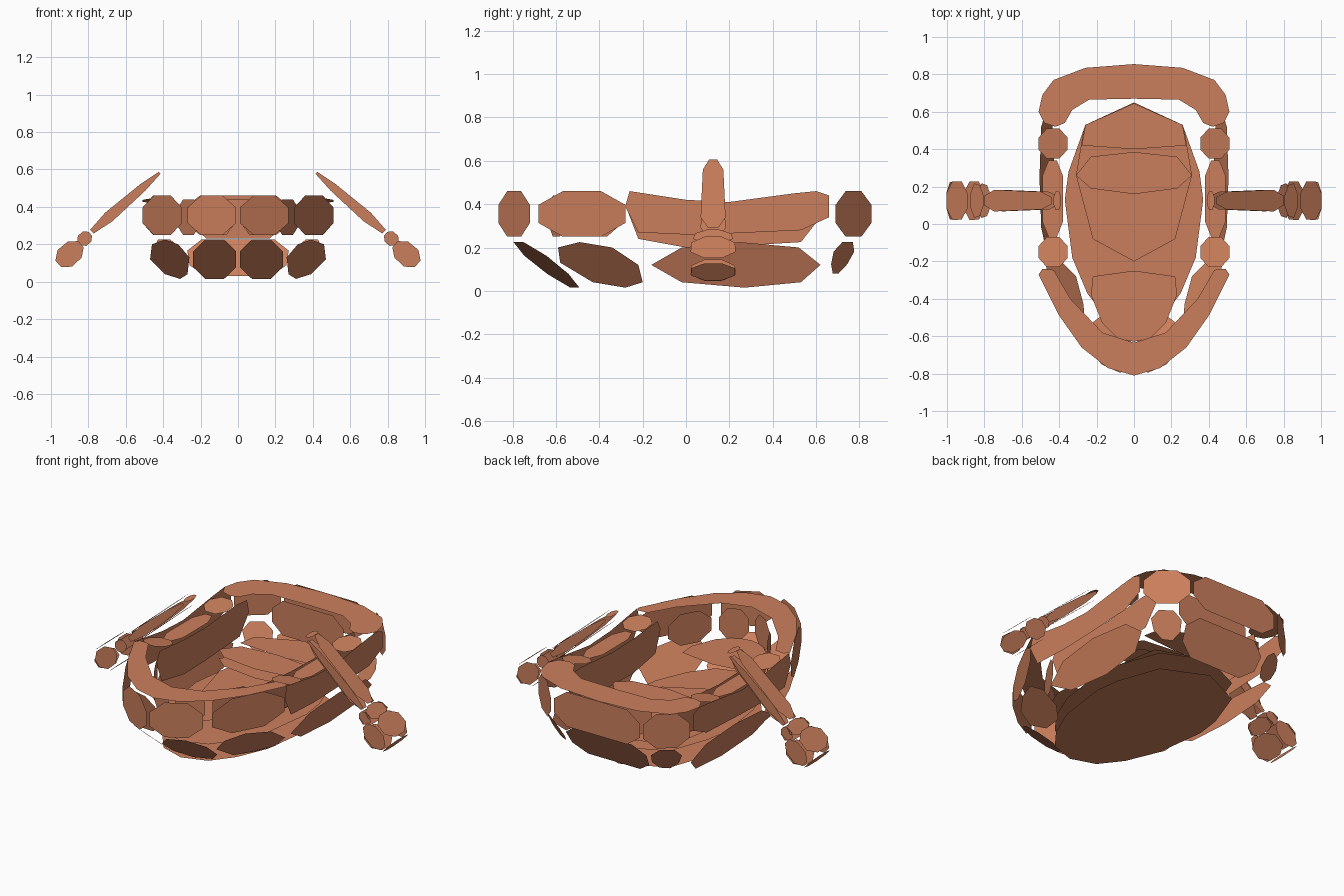
import bpy, bmesh, math
from mathutils import Vector as V

if "Cube" in bpy.data.objects:
    bpy.data.objects.remove(bpy.data.objects["Cube"])

clay = bpy.data.materials.new("terracotta brown")
clay.diffuse_color = (0.6, 0.212, 0.107, 1)
clay.use_nodes = True
clay.node_tree.nodes["Principled BSDF"].inputs["Base Color"].default_value = clay.diffuse_color


def build(name, polys):
    """One flat-shaded object from a list of polygons."""
    bm = bmesh.new()
    for poly in polys:
        bm.faces.new([bm.verts.new(p) for p in poly])
    me = bpy.data.meshes.new(name)
    bm.to_mesh(me)
    bm.free()
    me.materials.append(clay)
    ob = bpy.data.objects.new(name, me)
    bpy.context.collection.objects.link(ob)
    return ob


def both(polys):
    """Add the copies mirrored across x = 0."""
    return polys + [[(-p[0], p[1], p[2]) for p in reversed(q)] for q in polys]


def patch(a, b, c, d, u=0.28, v=0.3):
    """Panel with cut corners inside the quad a b c d."""
    a, b, c, d = map(V, (a, b, c, d))
    def at(s, t):
        return tuple(a.lerp(b, s).lerp(d.lerp(c, s), t))
    return [at(s, t) for s, t in ((u, 0), (1 - u, 0), (1, v), (1, 1 - v),
                                  (1 - u, 1), (u, 1), (0, 1 - v), (0, v))]


def wall(p, q, z0, z1, p0=None, q0=None, u=0.28):
    """Cut-corner wall from plan point p to q; p0, q0 are the bottom points."""
    p0, q0 = p0 or p, q0 or q
    return patch((*p0, z0), (*q0, z0), (*q, z1), (*p, z1), u)


def sym(half, z):
    """Flat plate from a half outline, mirrored in x."""
    pts = half + [(-x, y) for x, y in reversed(half) if x > 0]
    return [(x, y, z) for x, y in pts]


# Rim top plates at stern and bow
build("stern_rim", [sym([(0, .67), (.24, .665), (.33, .61), (.37, .54), (.42, .52), (.48, .54),
                         (.51, .6), (.49, .69), (.43, .77), (.26, .835), (0, .855)], .46)])
build("bow_rim", [sym([(0, -.81), (.14, -.77), (.28, -.66), (.4, -.49), (.51, -.27), (.49, -.24),
                       (.43, -.245), (.34, -.4), (.17, -.58), (0, -.635)], .46)])

# Rim plates along the sides, dipping at the rowlocks
build("side_rim", both([
    patch((.355, .35, .42), (.51, .35, .42), (.51, .51, .445), (.355, .51, .445)),
    patch((.355, -.23, .445), (.51, -.23, .445), (.51, -.07, .42), (.355, -.07, .42)),
    patch((.38, -.07, .41), (.49, -.07, .41), (.49, .34, .41), (.38, .34, .41), .3, .2)]))

# Outer upper walls
side = [(-.28, .39), (-.26, .46), (0, .42), (.2, .41), (.5, .45), (.6, .46), (.66, .44),
        (.66, .34), (.53, .28), (.2, .265), (0, .26), (-.22, .27)]
build("outer_wall", both([
    wall((.01, -.865), (.27, -.72), .25, .46),
    wall((.30, -.68), (.51, -.28), .25, .46),
    [(.51, y, z) for y, z in side],
    wall((.51, .69), (.31, .855), .25, .46)]))
build("stern_wall", [wall((.29, .855), (-.29, .855), .25, .46, u=.15)])

# Inner walls of the thick tube
inner = [(-.27, .37), (-.24, .43), (0, .41), (.2, .405), (.5, .43), (.6, .42), (.62, .34),
         (.53, .225), (.2, .205), (0, .2), (-.22, .24)]
build("inner_wall", both([
    [(.36, y, z) for y, z in inner],
    wall((.33, -.3), (.2, -.53), .25, .44),
    wall((.17, -.56), (.02, -.635), .25, .44)]))
build("stern_inner_wall", [wall((-.24, .67), (.24, .67), .23, .44, u=.15)])

# Lower hull panels sloping inwards
strake = [(-.16, .12), (-.02, .2), (.25, .225), (.52, .2), (.62, .12),
          (.53, .04), (.27, .015), (-.02, .04)]
build("lower_hull", both([
    wall((.01, -.825), (.24, -.72), .015, .225, (.01, -.56), (.24, -.465)),
    [(.26, -.58, .13), (.27, -.43, .04), (.31, -.28, .015), (.39, -.2, .04),
     (.47, -.22, .12), (.46, -.34, .2), (.39, -.49, .225), (.32, -.59, .2)],
    [(.42 + .38 * z, y, z) for y, z in strake],
    wall((.47, .69), (.32, .8), .08, .225, (.4, .66), (.28, .72))]))
build("lower_stern", [wall((.28, .8), (-.28, .8), .03, .225, (.25, .69), (-.25, .69), .15)])

# Hull bottom, inner floor and seats
outline = [(0, -.55), (.15, -.5), (.25, -.37), (.33, -.18), (.37, .13),
           (.35, .28), (.26, .53), (0, .65)]
build("hull_bottom", [sym(outline, 0)])
build("inner_floor", [sym(outline, .1)])
build("stern_seat", [sym([(0, .4), (.28, .42), (.26, .53), (0, .645)], .25)])
build("floor_board", [sym([(0, -.2), (.22, -.08), (.31, .26), (.27, .5), (0, .6)], .13)])
seat = [(0, .16), (.23, .19), (.31, .26), (.23, .36), (0, .385)]
build("middle_seat", [sym(seat, .265), sym(seat, .21)[::-1]])
build("bow_seat", [sym([(0, -.63), (.09, -.61), (.17, -.53), (.23, -.38), (.22, -.28), (0, -.25)], .26)])

# Oars: separate flat plates laid around a slanted axis
d = V((.755, 0, -.656))
n = V((.656, 0, .755))
y = V((0, 1, 0))


def plate(c, a, b, la, w0, w1, u=.28):
    """Cut-corner plate at c along a (half length la), half widths w0 to w1 along b."""
    c = V(c)
    return patch(c - a * la - b * w0, c + a * la - b * w1, c + a * la + b * w1, c - a * la + b * w0, u)


shaft = V((.6, .125, .425))
build("oar_shaft", both(
    [plate(shaft + y * s * .052, d, n, .24, .018, .034, .25) for s in (-1, 1)]
    + [plate(shaft + n * s * .032, d, y, .24, .045, .06, .15) for s in (-1, 1)]))
build("oar_handle_cap", both([patch((.39, .075, .6), (.43, .075, .6), (.43, .175, .6), (.39, .175, .6))]))

neck = V((.82, .125, .23))
build("oar_neck", both(
    [plate(neck + y * s * .08, d, n, .04, .035, .035) for s in (-1, 1)]
    + [plate(neck + n * s * .03, d, y, .045, .075, .1) for s in (-1, 1)]))

blade = V((.9, .125, .148))
build("oar_blade", both(
    [plate(blade + y * s * .105, d, n, .08, .055, .06) for s in (-1, 1)]
    + [plate(blade + n * s * .07, d, y, .075, .1, .105) for s in (-1, 1)]
    + [plate(blade + d * .092, n, y, .052, .1, .1)]))
